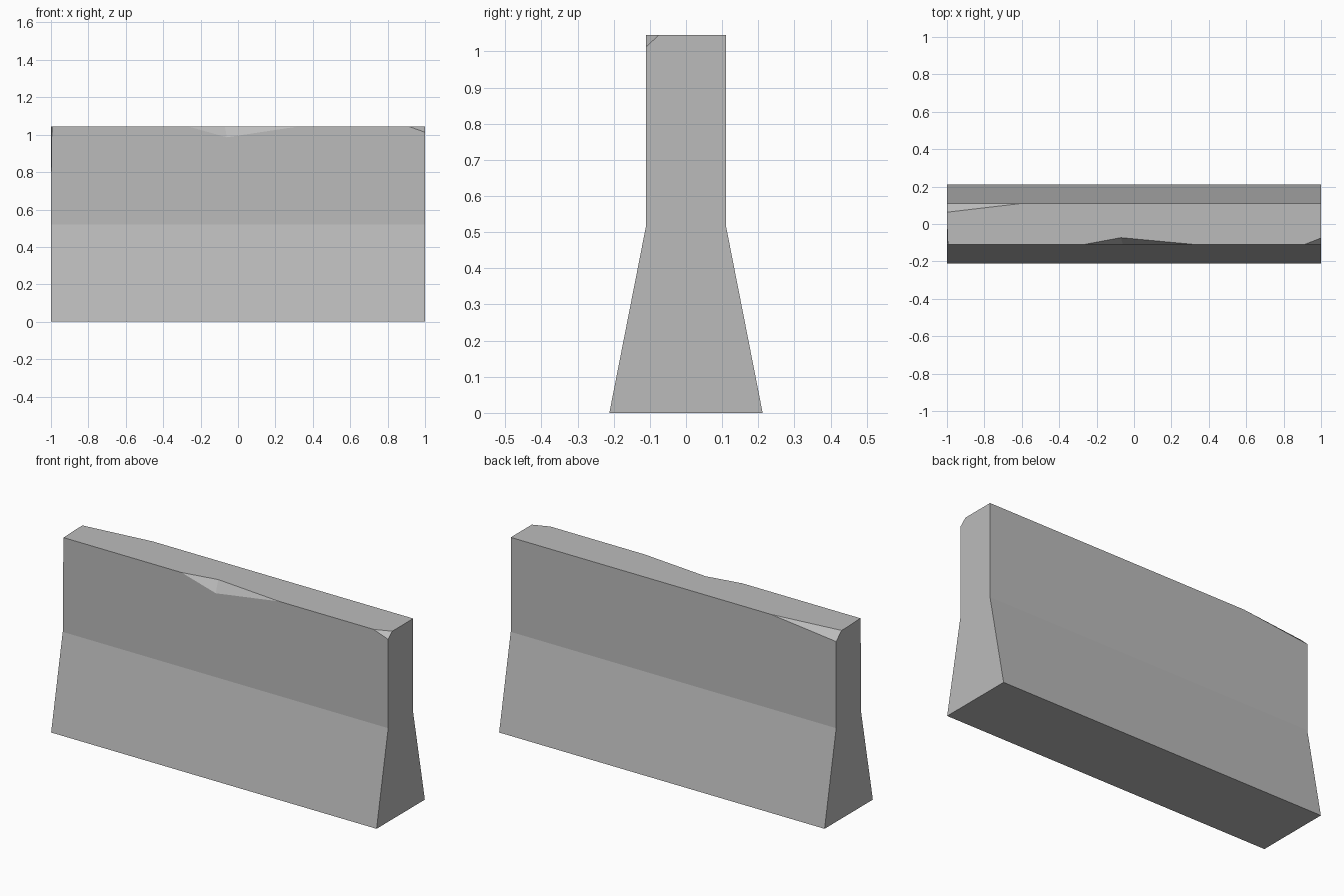
import bpy
import bmesh
from mathutils import Vector

default = bpy.data.objects.get("Cube")
if default:
    bpy.data.objects.remove(default, do_unlink=True)

HALF, TOP, NECK = 1.0, 1.045, 0.11

concrete = bpy.data.materials.new("concrete grey")
concrete.use_nodes = True
colour = (0.5, 0.5, 0.5, 1)
concrete.diffuse_color = colour
concrete.node_tree.nodes["Principled BSDF"].inputs["Base Color"].default_value = colour


def make_object(name, bm):
    bmesh.ops.recalc_face_normals(bm, faces=bm.faces)
    mesh = bpy.data.meshes.new(name)
    bm.to_mesh(mesh)
    bm.free()
    mesh.materials.append(concrete)
    obj = bpy.data.objects.new(name, mesh)
    bpy.context.collection.objects.link(obj)
    return obj


def chip_corner(bm, sx, sy, dx, dy, dz):
    """Slice off a top corner; dx, dy, dz are the lengths lost along its edges."""
    start = Vector((sx * (HALF - dx), sy * NECK, TOP))
    normal = Vector((sx / dx, sy / dy, 1 / dz)).normalized()
    cut = bmesh.ops.bisect_plane(
        bm, geom=bm.verts[:] + bm.edges[:] + bm.faces[:], dist=1e-5,
        plane_co=start, plane_no=normal, clear_outer=True)
    rim = [e for e in cut["geom_cut"] if isinstance(e, bmesh.types.BMEdge)]
    bmesh.ops.edgeloop_fill(bm, edges=rim)


# Wall: flared foot under a straight neck, extruded along x
half_profile = [(0.212, 0), (NECK, 0.52), (NECK, TOP)]
profile = half_profile + [(-y, z) for y, z in reversed(half_profile)]
bm = bmesh.new()
end = bm.faces.new([bm.verts.new((-HALF, y, z)) for y, z in profile])
sweep = bmesh.ops.extrude_face_region(bm, geom=[end], use_keep_orig=True)
bmesh.ops.translate(
    bm, vec=(2 * HALF, 0, 0),
    verts=[v for v in sweep["geom"] if isinstance(v, bmesh.types.BMVert)])
bmesh.ops.recalc_face_normals(bm, faces=bm.faces)

# Chipped corners: front left, back right and a sliver at front right
chip_corner(bm, 1, -1, 0.09, 0.035, 0.032)
chip_corner(bm, -1, 1, 0.4, 0.047, 0.044)
chip_corner(bm, -1, -1, 0.005, 0.12, 0.35)
barrier = make_object("concrete_barrier", bm)

# Notch broken out of the front top edge, cut with a two-sided wedge
near, far = Vector((-0.27, -NECK, TOP)), Vector((0.33, -NECK, TOP))
upper, lower = Vector((-0.07, -0.073, TOP)), Vector((-0.06, -NECK, 0.986))
middle = (upper + lower) / 2
bm = bmesh.new()
for p in (near, far, upper, lower):
    bm.verts.new(middle + (p - middle) * 3)
bmesh.ops.convex_hull(bm, input=bm.verts)
cutter = make_object("notch_cutter", bm)
cutter.hide_render = True

notch = barrier.modifiers.new("notch", "BOOLEAN")
notch.operation = "DIFFERENCE"
notch.solver = "EXACT"
notch.object = cutter
bpy.context.view_layer.objects.active = barrier
bpy.ops.object.modifier_apply(modifier=notch.name)
bpy.data.objects.remove(cutter, do_unlink=True)
